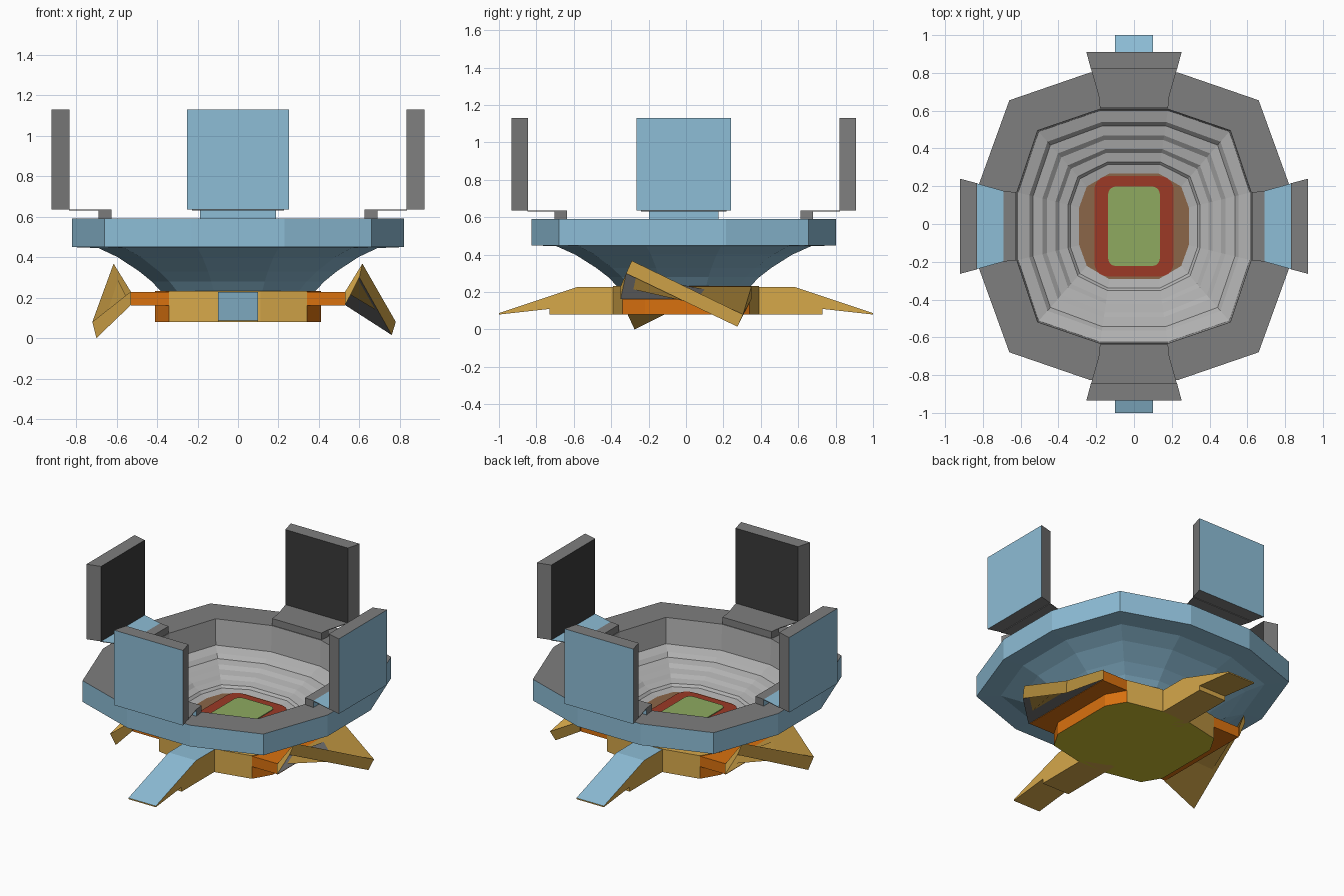
import bpy, bmesh, math
from mathutils import Matrix, Vector

if "Cube" in bpy.data.objects:
    bpy.data.objects.remove(bpy.data.objects["Cube"])

CY = -0.012  # centre of the upper stadium in y


def lin(c):
    c /= 255
    return c / 12.92 if c <= 0.04045 else ((c + 0.055) / 1.055) ** 2.4


COLOURS = {
    "sky_blue": (141, 189, 214), "mid_grey": (126, 126, 126), "light_grey": (178, 178, 178),
    "screen_black": (58, 58, 58), "gold": (214, 168, 74), "orange": (217, 113, 15),
    "olive_yellow": (204, 190, 48), "track_red": (156, 58, 38),
    "grass_green": (142, 170, 96), "earth_brown": (139, 102, 72),
}
MATS = {}
for name, rgb in COLOURS.items():
    m = bpy.data.materials.new(name)
    m.diffuse_color = (*[lin(c) for c in rgb], 1)
    m.use_nodes = True
    m.node_tree.nodes["Principled BSDF"].inputs["Base Color"].default_value = m.diffuse_color
    MATS[name] = m


def loft(name, rings, bands, cap0, cap1):
    """Closed body through rings of equal point count; bands = colour(s) between rings."""
    bm = bmesh.new()
    me = bpy.data.meshes.new(name)
    slots = []

    def face(vs, col):
        if col not in slots:
            slots.append(col)
            me.materials.append(MATS[col])
        bm.faces.new(vs).material_index = slots.index(col)

    vr = [[bm.verts.new(p) for p in r] for r in rings]
    n = len(rings[0])
    for k, (a, b) in enumerate(zip(vr, vr[1:])):
        for i in range(n):
            j = (i + 1) % n
            c = bands[k] if isinstance(bands[k], str) else bands[k][i]
            face([a[i], a[j], b[j], b[i]], c)
    face(vr[0][::-1], cap0)
    face(vr[-1], cap1)
    bmesh.ops.recalc_face_normals(bm, faces=bm.faces)
    bm.to_mesh(me)
    bm.free()
    ob = bpy.data.objects.new(name, me)
    bpy.context.collection.objects.link(ob)
    return ob


def ring(quarter, z, cy=CY):
    """Mirror a quarter outline into a full one."""
    q = quarter
    pts = (q + [(-x, y) for x, y in reversed(q)] + [(-x, -y) for x, y in q]
           + [(x, -y) for x, y in reversed(q)])
    return [(x, y + cy, z) for x, y in pts]


def mix(a, b, t):
    return [(p[0] + (q[0] - p[0]) * t, p[1] + (q[1] - p[1]) * t) for p, q in zip(a, b)]


# Bowl: curved underside, rim, inner wall and terraces
FOOT = [(.38, .12), (.30, .29), (.12, .355)]
BELLY = [(.69, .20), (.56, .56), (.20, .68)]
RIM = [(.82, .225), (.66, .667), (.23, .815)]
INNER = [(.62, .18), (.51, .507), (.18, .62)]
PITCH = [(.29, .10), (.25, .21), (.13, .28)]
rings, bands = [], []
for t, z in [(0, .23), (.15, .28), (.35, .33), (.69, .40), (1, .445)]:
    rings.append(ring(mix(FOOT, BELLY, t), z))
    bands.append("sky_blue")
rings += [ring(RIM, .45), ring(RIM, .59), ring(INNER, .59)]
bands += ["sky_blue", "mid_grey"]
for t, z in [(.02, .42), (.2, .40), (.26, .375), (.41, .365), (.48, .345),
             (.62, .335), (.68, .315), (.82, .305), (.86, .29), (1, .28)]:
    rings.append(ring(mix(INNER, PITCH, t), z))
    bands.append("light_grey")
loft("stadium_bowl", rings, bands, "sky_blue", "earth_brown")


# Running track and grass as thin rounded plates
def rounded(w, h, r):
    return [(w - r + r * math.cos(a), h - r + r * math.sin(a))
            for a in [i * math.pi / 10 for i in range(6)]]


for name, w, h, r, z, col in [("running_track", .21, .265, .07, .279, "track_red"),
                              ("grass_field", .137, .21, .04, .284, "grass_green")]:
    loft(name, [ring(rounded(w, h, r), z), ring(rounded(w, h, r), z + .007)],
         [col], col, col)


# Screens, brackets and shelves, repeated on four sides
def wedge(name, k, r0, r1, w0, w1, z0, z1, inner, outer, other):
    rot = Matrix.Rotation(k * math.pi / 2, 3, 'Z')

    def quad(r, w):
        return [rot @ Vector(p) + Vector((0, CY, 0))
                for p in [(r, -w, z0), (r, w, z0), (r, w, z1), (r, -w, z1)]]
    loft(name, [quad(r0, w0), quad(r1, w1)], [other], inner, outer)


for k, side in enumerate(["right", "back", "left", "front"]):
    g, b = "mid_grey", "sky_blue"
    wedge(side + "_screen", k, .832, .922, .228, .252, .635, 1.13, "screen_black", b, g)
    wedge(side + "_bracket", k, .625, .69, .18, .187, .588, .635, g, b, g)
    wedge(side + "_shelf", k, .69, .836, .187, .228, .631, .635, g, g,
          [g, g, b, g] if k % 2 == 0 else g)

# Base: gold front and back walls, orange side walls, olive floor
BASE = [(.41, .22), (.34, .34), (.11, .39)]
o, y = "orange", "gold"
walls = [o, y, y, y, o, o, o, y, y, y, o, o]
loft("base_body", [ring(BASE, .08, 0), ring(BASE, .232, 0)], [walls], "olive_yellow", y)

# Orange side platforms
for s, side in [(1, "right"), (-1, "left")]:
    def edge(x):
        return [(s * x, -.34, .16), (s * x, .34, .16), (s * x, .34, .229), (s * x, -.34, .229)]
    loft(side + "_platform", [edge(.2), edge(.53)], [o], o, o)

# Straight ramps at front and back
RAMP = [(.30, .08), (.73, .08), (.73, .11), (1, .08), (1, .088), (.58, .228), (.30, .228)]
for s, side in [(-1, "front"), (1, "back")]:
    def outline(x):
        return [(x, s * py, pz) for py, pz in RAMP]
    loft(side + "_ramp", [outline(-.1), outline(.1)],
         [[y, y, y, y, "sky_blue", "sky_blue", y]], y, y)

# Twisted ramps at the sides, half-turn copies of each other
for s, side, far, low, under in [(1, "right", .78, .015, "mid_grey"), (-1, "left", .72, 0, y)]:
    root = [(.53, -.35, .163), (.53, .35, .163), (.53, .35, .23), (.53, -.35, .23)]
    tip = [(.60, -.32, .30), (far - .02, .275, low), (far, .305, .08), (.615, -.29, .368)]
    turn = [[(s * px, s * py, pz) for px, py, pz in r] for r in (root, tip)]
    loft(side + "_twisted_ramp", turn, [[under, y, y, y]], o, y)
